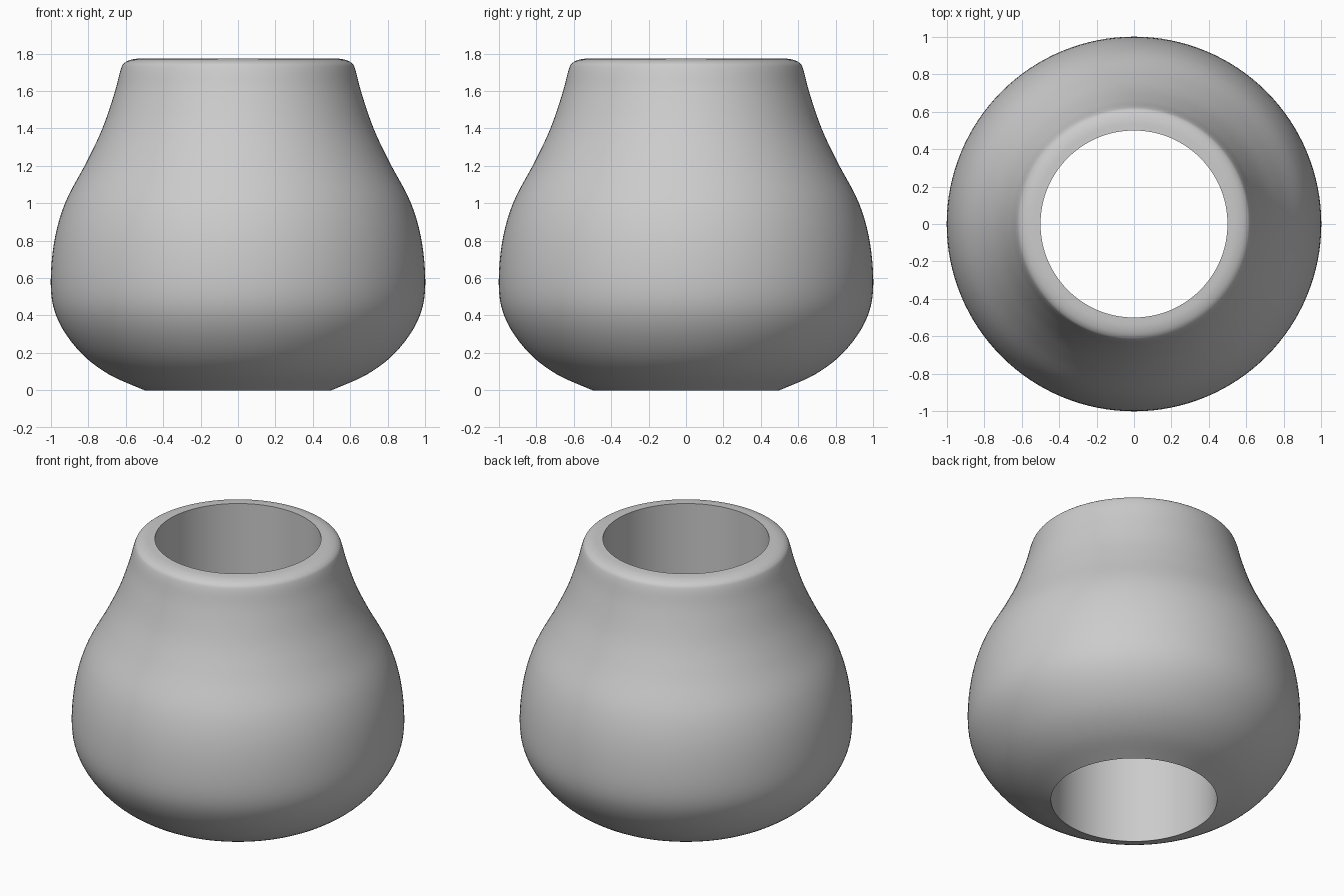
import bpy
import bmesh
import math
from mathutils import Vector

cube = bpy.data.objects.get("Cube")
if cube:
    bpy.data.objects.remove(cube, do_unlink=True)

SEGMENTS = 128
STEPS = 5
HOLE_RADIUS = 0.5
HEIGHT = 1.775


def make_material(name, colour):
    mat = bpy.data.materials.new(name)
    mat.use_nodes = True
    mat.diffuse_color = colour
    mat.node_tree.nodes["Principled BSDF"].inputs["Base Color"].default_value = colour
    return mat


def smooth_profile(points):
    """Catmull-Rom curve through (radius, height) points."""
    pts = [Vector(p) for p in points]
    pts = [2 * pts[0] - pts[1]] + pts + [2 * pts[-1] - pts[-2]]
    curve = []
    for a, b, c, d in zip(pts, pts[1:], pts[2:], pts[3:]):
        for i in range(STEPS):
            t = i / STEPS
            curve.append(0.5 * (2 * b + (c - a) * t + (2 * a - 5 * b + 4 * c - d) * t ** 2
                                + (3 * b - a - 3 * c + d) * t ** 3))
    curve.append(pts[-2])
    return curve


# Outer wall from the lower hole edge, over the belly, to the rounded lip
outer = smooth_profile([
    (HOLE_RADIUS, 0), (0.69, 0.085), (0.84, 0.2), (0.955, 0.36), (1.0, 0.53),
    (0.985, 0.78), (0.925, 1.0), (0.81, 1.22), (0.725, 1.4), (0.66, 1.59),
    (0.627, 1.715), (0.605, 1.752), (0.56, 1.77), (HOLE_RADIUS, HEIGHT),
])

# Spin the closed profile; the last edge back to the start is the straight bore
bm = bmesh.new()
rings = []
for r, z in outer:
    ring = []
    for i in range(SEGMENTS):
        a = math.tau * i / SEGMENTS
        ring.append(bm.verts.new((r * math.cos(a), r * math.sin(a), z)))
    rings.append(ring)
for low, high in zip(rings, rings[1:] + rings[:1]):
    for i in range(SEGMENTS):
        j = (i + 1) % SEGMENTS
        bm.faces.new((low[i], low[j], high[j], high[i]))
bmesh.ops.recalc_face_normals(bm, faces=bm.faces)

mesh = bpy.data.meshes.new("bead_body")
bm.to_mesh(mesh)
bm.free()
body = bpy.data.objects.new("bead_body", mesh)
bpy.context.collection.objects.link(body)
mesh.materials.append(make_material("light_grey", (0.6, 0.6, 0.6, 1)))

# Smooth shading with crisp hole edges
bpy.ops.object.select_all(action="DESELECT")
body.select_set(True)
bpy.context.view_layer.objects.active = body
bpy.ops.object.shade_smooth_by_angle(angle=math.radians(40))
